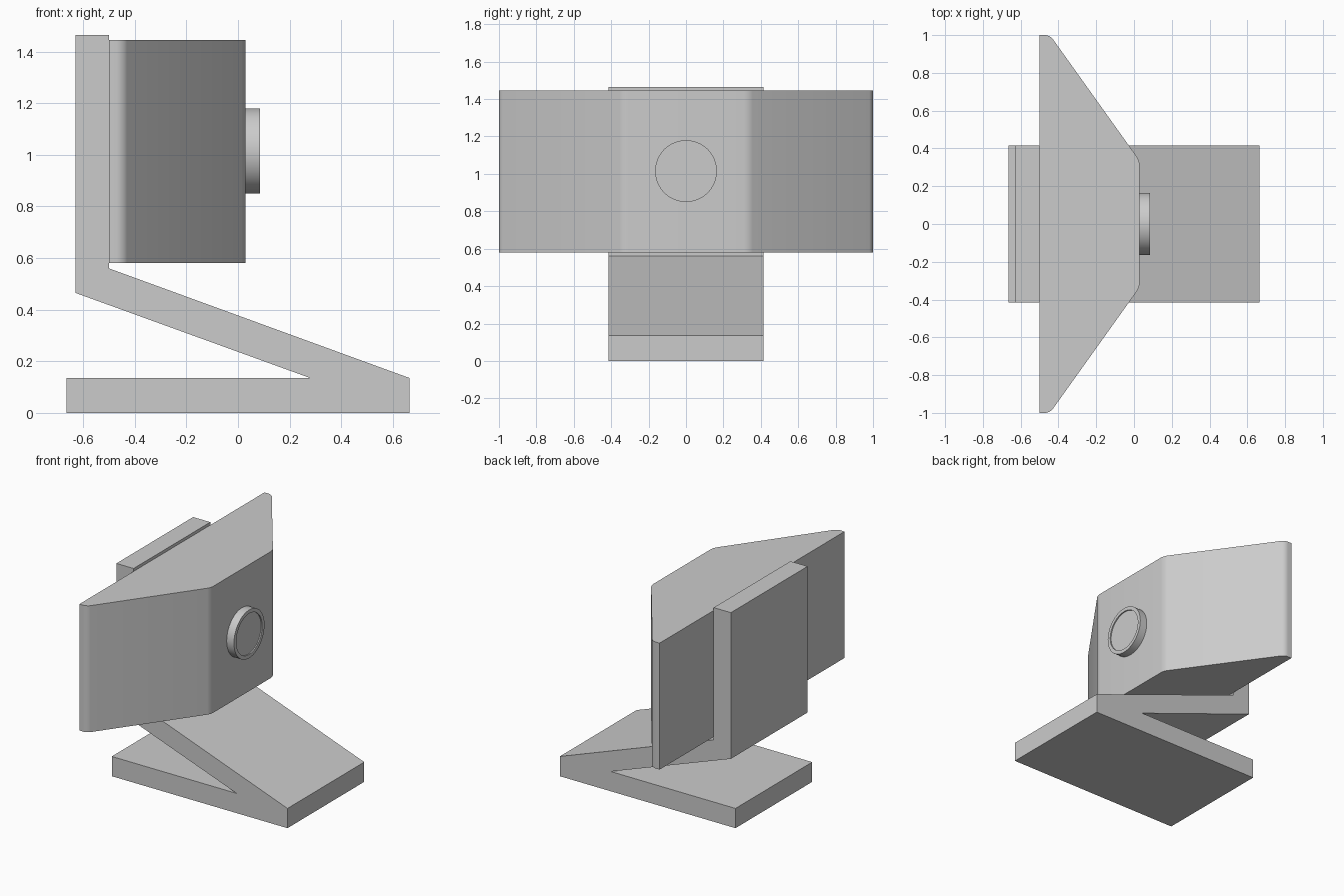
import bpy, bmesh, math
from mathutils import Matrix, Vector

cube = bpy.data.objects.get("Cube")
if cube:
    bpy.data.objects.remove(cube, do_unlink=True)

grey = bpy.data.materials.new("light_grey")
grey.use_nodes = True
colour = (0.6, 0.6, 0.6, 1)
grey.diffuse_color = colour
grey.node_tree.nodes["Principled BSDF"].inputs["Base Color"].default_value = colour


def finish(bm, name, smooth=False):
    bmesh.ops.recalc_face_normals(bm, faces=bm.faces)
    mesh = bpy.data.meshes.new(name)
    bm.to_mesh(mesh)
    bm.free()
    obj = bpy.data.objects.new(name, mesh)
    bpy.context.collection.objects.link(obj)
    mesh.materials.append(grey)
    if smooth:
        bpy.ops.object.select_all(action='DESELECT')
        obj.select_set(True)
        bpy.context.view_layer.objects.active = obj
        bpy.ops.object.shade_smooth_by_angle(angle=math.radians(30))
    return obj


def prism(points, direction):
    """Extrude a closed outline of 3D points along a direction."""
    bm = bmesh.new()
    face = bm.faces.new([bm.verts.new(p) for p in points])
    out = bmesh.ops.extrude_face_region(bm, geom=[face])
    bmesh.ops.translate(bm, vec=direction,
                        verts=[g for g in out["geom"] if isinstance(g, bmesh.types.BMVert)])
    return bm


# Folded stand: base plate, sloping arm and upright back plate
half = 0.415
profile = [(-0.665, 0), (0.665, 0), (0.665, 0.135), (-0.5, 0.56), (-0.5, 1.465),
           (-0.63, 1.465), (-0.63, 0.465), (0.28, 0.135), (-0.665, 0.135)]
finish(prism([(x, -half, z) for x, z in profile], (0, 2 * half, 0)), "stand")

# Tapered head with softly rounded upright corners
bottom, top = 0.58, 1.445
side = [(-0.5, 1), (-0.445, 1), (0.03, 0.335)]
outline = side + [(x, -y) for x, y in reversed(side)]
bm = prism([(x, y, bottom) for x, y in outline], (0, 0, top - bottom))
corners = [e for e in bm.edges
           if abs(e.verts[0].co.z - e.verts[1].co.z) > 0.1 and e.verts[0].co.x > -0.48]
bmesh.ops.bevel(bm, geom=corners, offset=0.025, segments=5, profile=0.5, affect='EDGES')
finish(bm, "head", smooth=True)

# Round button with a shallow recessed face
bm = bmesh.new()
turn = Matrix.Translation((0.0575, 0, 1.015)) @ Matrix.Rotation(math.pi / 2, 4, 'Y')
bmesh.ops.create_cone(bm, cap_ends=True, segments=64, radius1=0.165, radius2=0.165,
                      depth=0.055, matrix=turn)
bm.normal_update()
cap = max(bm.faces, key=lambda f: f.calc_center_median().x)
bmesh.ops.inset_region(bm, faces=[cap], thickness=0.025)
out = bmesh.ops.extrude_face_region(bm, geom=[cap])
bmesh.ops.translate(bm, vec=Vector((-0.008, 0, 0)),
                    verts=[g for g in out["geom"] if isinstance(g, bmesh.types.BMVert)])
if cap.is_valid:
    bmesh.ops.delete(bm, geom=[cap], context='FACES_ONLY')
finish(bm, "button", smooth=True)
